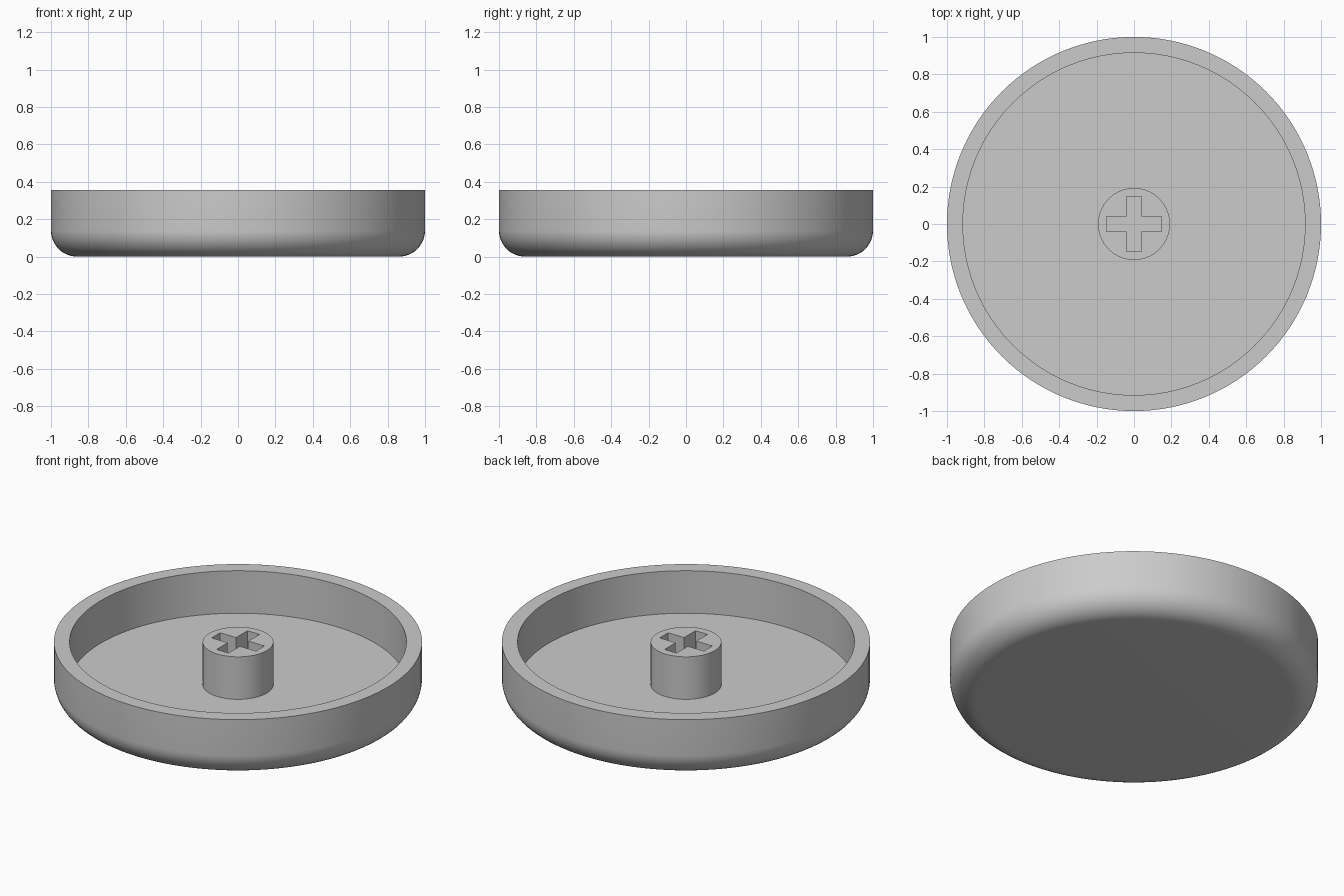
import bpy, bmesh
from math import sin, cos, pi, radians

HEIGHT, FLOOR = 0.355, 0.1
OUTER, INNER, FILLET = 1.0, 0.915, 0.14
POST_R, ARM, HALF_SLOT = 0.192, 0.147, 0.04
SEGMENTS = 128

if "Cube" in bpy.data.objects:
    bpy.data.objects.remove(bpy.data.objects["Cube"])

# Single grey plastic
grey = bpy.data.materials.new("grey_plastic")
grey.use_nodes = True
colour = (0.6, 0.6, 0.6, 1)
grey.diffuse_color = colour
grey.node_tree.nodes["Principled BSDF"].inputs["Base Color"].default_value = colour


def make_object(name, bm):
    bmesh.ops.remove_doubles(bm, verts=bm.verts, dist=1e-5)
    bmesh.ops.recalc_face_normals(bm, faces=bm.faces)
    mesh = bpy.data.meshes.new(name)
    bm.to_mesh(mesh)
    bm.free()
    mesh.materials.append(grey)
    obj = bpy.data.objects.new(name, mesh)
    bpy.context.collection.objects.link(obj)
    return obj


def lathe(name, profile):
    """Spin an (r, z) profile about the z axis."""
    bm = bmesh.new()
    verts = [bm.verts.new((r, 0, z)) for r, z in profile]
    edges = [bm.edges.new(pair) for pair in zip(verts, verts[1:])]
    bmesh.ops.spin(bm, geom=verts + edges, cent=(0, 0, 0), axis=(0, 0, 1),
                   angle=2 * pi, steps=SEGMENTS)
    return make_object(name, bm)


def prism(name, outline, z0, z1):
    """Extrude a flat outline upward."""
    bm = bmesh.new()
    face = bm.faces.new([bm.verts.new((x, y, z0)) for x, y in outline])
    top = bmesh.ops.extrude_face_region(bm, geom=[face])["geom"]
    moved = [v for v in top if isinstance(v, bmesh.types.BMVert)]
    bmesh.ops.translate(bm, verts=moved, vec=(0, 0, z1 - z0))
    return make_object(name, bm)


# Round shell with filleted base and open top
steps = 12
fillet = [(OUTER - FILLET + FILLET * sin(a), FILLET - FILLET * cos(a))
          for a in (i * pi / 2 / steps for i in range(steps + 1))]
shell = lathe("shell", [(0, 0)] + fillet + [(OUTER, HEIGHT), (INNER, HEIGHT),
                                            (INNER, FLOOR), (0, FLOOR)])

# Centre post, rooted slightly into the floor
base = FLOOR - 0.01
post = lathe("centre_post", [(0, base), (POST_R, base), (POST_R, HEIGHT), (0, HEIGHT)])

# Cross-shaped socket cut down to the floor
outline = []
for quarter in range(4):
    c, s = round(cos(quarter * pi / 2)), round(sin(quarter * pi / 2))
    for x, y in ((ARM, -HALF_SLOT), (ARM, HALF_SLOT), (HALF_SLOT, HALF_SLOT)):
        outline.append((x * c - y * s, x * s + y * c))
cutter = prism("cross_cutter", outline, base - 0.05, HEIGHT + 0.05)
cutter.hide_render = True
cut = post.modifiers.new("cross_socket", "BOOLEAN")
cut.operation, cut.solver, cut.object = "DIFFERENCE", "EXACT", cutter
bpy.context.view_layer.objects.active = post
bpy.ops.object.modifier_apply(modifier=cut.name)
bpy.data.objects.remove(cutter)

# Smooth curved walls, crisp rims
bpy.ops.object.select_all(action="DESELECT")
for obj in (shell, post):
    obj.select_set(True)
bpy.context.view_layer.objects.active = shell
bpy.ops.object.shade_smooth_by_angle(angle=radians(30))
